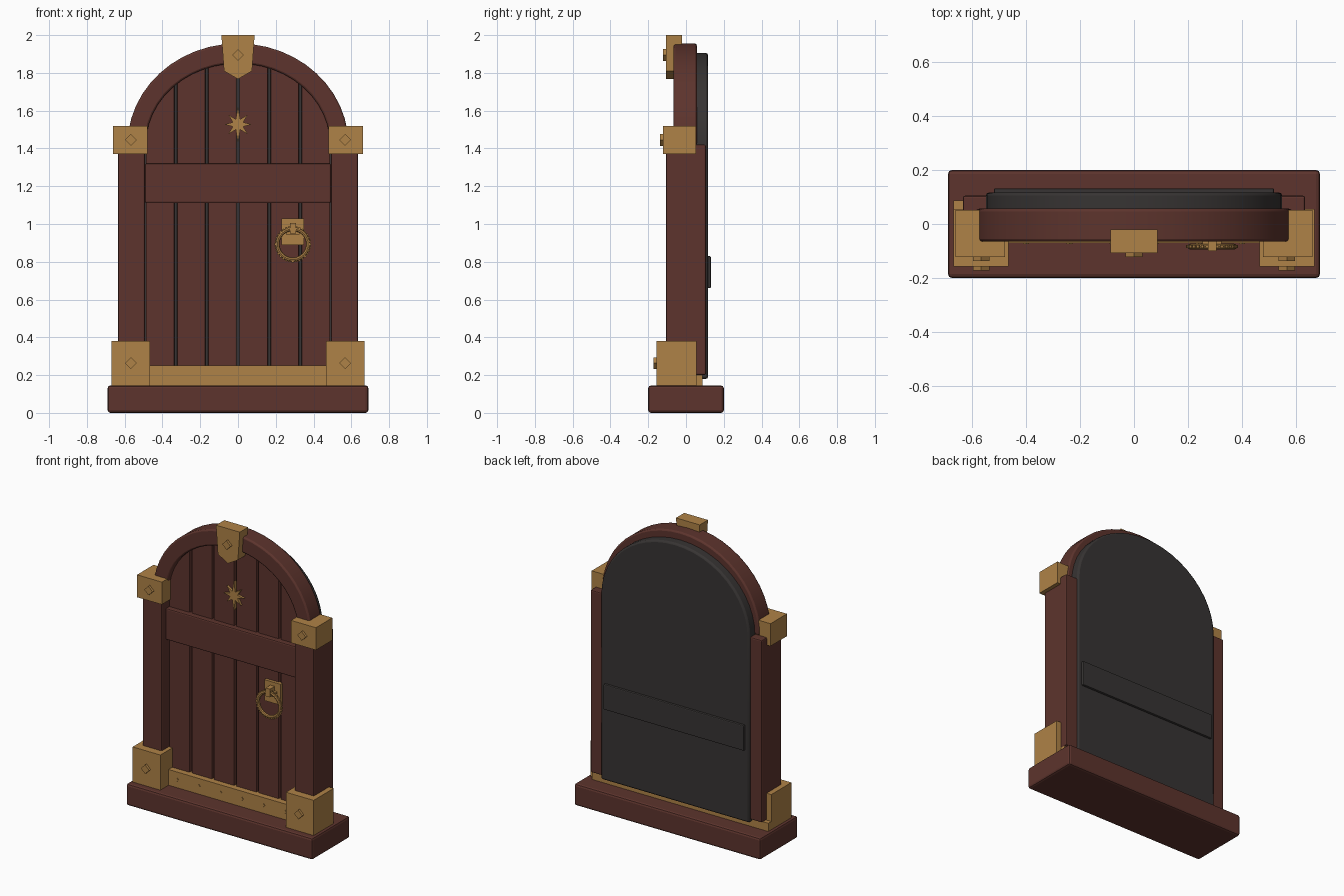
import bpy, bmesh, math
from mathutils import Matrix

if "Cube" in bpy.data.objects:
    bpy.data.objects.remove(bpy.data.objects["Cube"], do_unlink=True)


def material(name, rgb):
    m = bpy.data.materials.new(name)
    m.use_nodes = True
    m.diffuse_color = (*rgb, 1)
    bsdf = m.node_tree.nodes["Principled BSDF"]
    bsdf.inputs["Base Color"].default_value = (*rgb, 1)
    bsdf.inputs["Roughness"].default_value = 0.8
    return m


WOOD = material("red_brown_wood", (0.109, 0.034, 0.026))
BRASS = material("aged_brass", (0.43, 0.225, 0.063))
DARK = material("charcoal", (0.038, 0.034, 0.033))
SPRING = 1.42  # height where the arch begins


def finish(name, bm, mat, bevel=0, smooth=False):
    bmesh.ops.recalc_face_normals(bm, faces=bm.faces)
    mesh = bpy.data.meshes.new(name)
    bm.to_mesh(mesh)
    bm.free()
    mesh.materials.append(mat)
    ob = bpy.data.objects.new(name, mesh)
    bpy.context.collection.objects.link(ob)
    if smooth:
        bpy.ops.object.select_all(action="DESELECT")
        ob.select_set(True)
        bpy.context.view_layer.objects.active = ob
        bpy.ops.object.shade_smooth_by_angle(angle=math.radians(30))
    if bevel:
        mod = ob.modifiers.new("soft_edges", "BEVEL")
        mod.width = bevel
        mod.segments = 2
        mod.limit_method = "ANGLE"
        mod.angle_limit = math.radians(40)
    return ob


def box(name, x, y, z, mat, bevel=0):
    bm = bmesh.new()
    bmesh.ops.create_cube(bm, size=1)
    for v in bm.verts:
        for i, (lo, hi) in enumerate((x, y, z)):
            v.co[i] = lo if v.co[i] < 0 else hi
    return finish(name, bm, mat, bevel)


def prism(name, outline, y, mat, bevel=0, smooth=False):
    """Extrude an x-z outline from front to back."""
    bm = bmesh.new()
    face = bm.faces.new([bm.verts.new((px, y[0], pz)) for px, pz in outline])
    new = bmesh.ops.extrude_face_region(bm, geom=[face])["geom"]
    moved = [g for g in new if isinstance(g, bmesh.types.BMVert)]
    bmesh.ops.translate(bm, verts=moved, vec=(0, y[1] - y[0], 0))
    return finish(name, bm, mat, bevel, smooth)


def arc(rx, rz, n=24):
    return [(rx * math.cos(math.pi * i / n), SPRING + rz * math.sin(math.pi * i / n))
            for i in range(n + 1)]


def stud(name, x, z, r, y):
    prism(name, [(x + r, z), (x, z + r), (x - r, z), (x, z - r)], y, BRASS)


# Base and sill
box("base", (-0.69, 0.69), (-0.2, 0.2), (0, 0.145), WOOD, 0.014)
box("sill", (-0.67, 0.635), (-0.06, 0.087), (0.14, 0.2), BRASS)
box("kick_plate", (-0.49, 0.49), (-0.07, 0.05), (0.145, 0.25), BRASS)
for i in range(6):
    stud("kick_plate_stud", (i - 2.5) * 0.16, 0.2, 0.011, (-0.075, -0.06))

# Posts with brass blocks
for side, s in (("right", -1), ("left", 1)):
    def span(a, b):
        return sorted((a * s, b * s))
    box(side + "_post", span(0.492, 0.635), (-0.105, 0.105), (0.2, SPRING), WOOD, 0.008)
    box(side + "_lower_block", span(0.465, 0.67), (-0.157, 0.055), (0.145, 0.38), BRASS)
    box(side + "_upper_block", span(0.478, 0.662), (-0.122, 0.052), (1.37, 1.52), BRASS)
    stud(side + "_lower_stud", 0.567 * s, 0.263, 0.031, (-0.173, -0.15))
    stud(side + "_upper_stud", 0.567 * s, 1.445, 0.031, (-0.138, -0.11))

# Arch frame and keystone
prism("arch", arc(0.585, 0.536) + arc(0.488, 0.43)[::-1], (-0.065, 0.057),
      WOOD, 0.01, True)
prism("keystone", [(-0.088, 2), (0.088, 2), (0.074, 1.81), (0, 1.767), (-0.074, 1.81)],
      (-0.107, -0.02), BRASS)
stud("keystone_stud", 0, 1.895, 0.031, (-0.123, -0.1))

# Back panel and its strap
prism("back_panel", [(-0.55, 0.18), (0.55, 0.18)] + arc(0.55, 0.485),
      (0, 0.117), DARK, 0.012, True)
box("back_strap", (-0.52, 0.52), (0.11, 0.132), (0.66, 0.83), DARK, 0.006)

# Door planks cut to the curve of the arch
for k in range(6):
    x0, x1 = (k - 3) * 0.165 + 0.007, (k - 2) * 0.165 - 0.007
    outline = [(x0, 0.2), (x1, 0.2)]
    for i in range(7):
        px = x1 + (x0 - x1) * i / 6
        outline.append((px, SPRING + 0.44 * math.sqrt(max(0, 1 - (px / 0.5) ** 2))))
    prism("plank", outline, (-0.03, 0.02), WOOD, 0.005)
box("cross_band", (-0.492, 0.492), (-0.065, 0), (1.11, 1.32), WOOD, 0.008)

# Eight-pointed star
star = []
for i in range(16):
    a = math.pi * i / 8
    r = 0.03 if i % 2 else 0.098 if i % 8 == 4 else 0.073
    star.append((r * math.cos(a), 1.527 + r * math.sin(a)))
prism("star", star, (-0.045, -0.02), BRASS)

# Handle: back plate, hanger and knurled ring
HX, HZ = 0.29, 0.893
box("handle_plate", (HX - 0.06, HX + 0.06), (-0.05, -0.02), (0.89, 1.03), BRASS)
box("handle_hanger", (HX - 0.016, HX + 0.016), (-0.1, -0.04), (0.95, 1.005), BRASS)
box("handle_hook", (HX - 0.035, HX + 0.035), (-0.075, -0.04), (0.945, 0.975), BRASS)
bpy.ops.mesh.primitive_torus_add(location=(HX, -0.084, HZ), rotation=(math.pi / 2, 0, 0),
                                 major_radius=0.081, minor_radius=0.011,
                                 major_segments=32, minor_segments=8)
ring = bpy.context.object
ring.name = "handle_ring"
ring.data.materials.append(BRASS)
bm = bmesh.new()
for i in range(32):
    turn = Matrix.Rotation(math.tau * i / 32, 4, "Y")
    bmesh.ops.create_cube(bm, size=0.011, matrix=Matrix.Translation((HX, -0.084, HZ))
                          @ turn @ Matrix.Translation((0.091, 0, 0)))
finish("ring_knurling", bm, BRASS)
